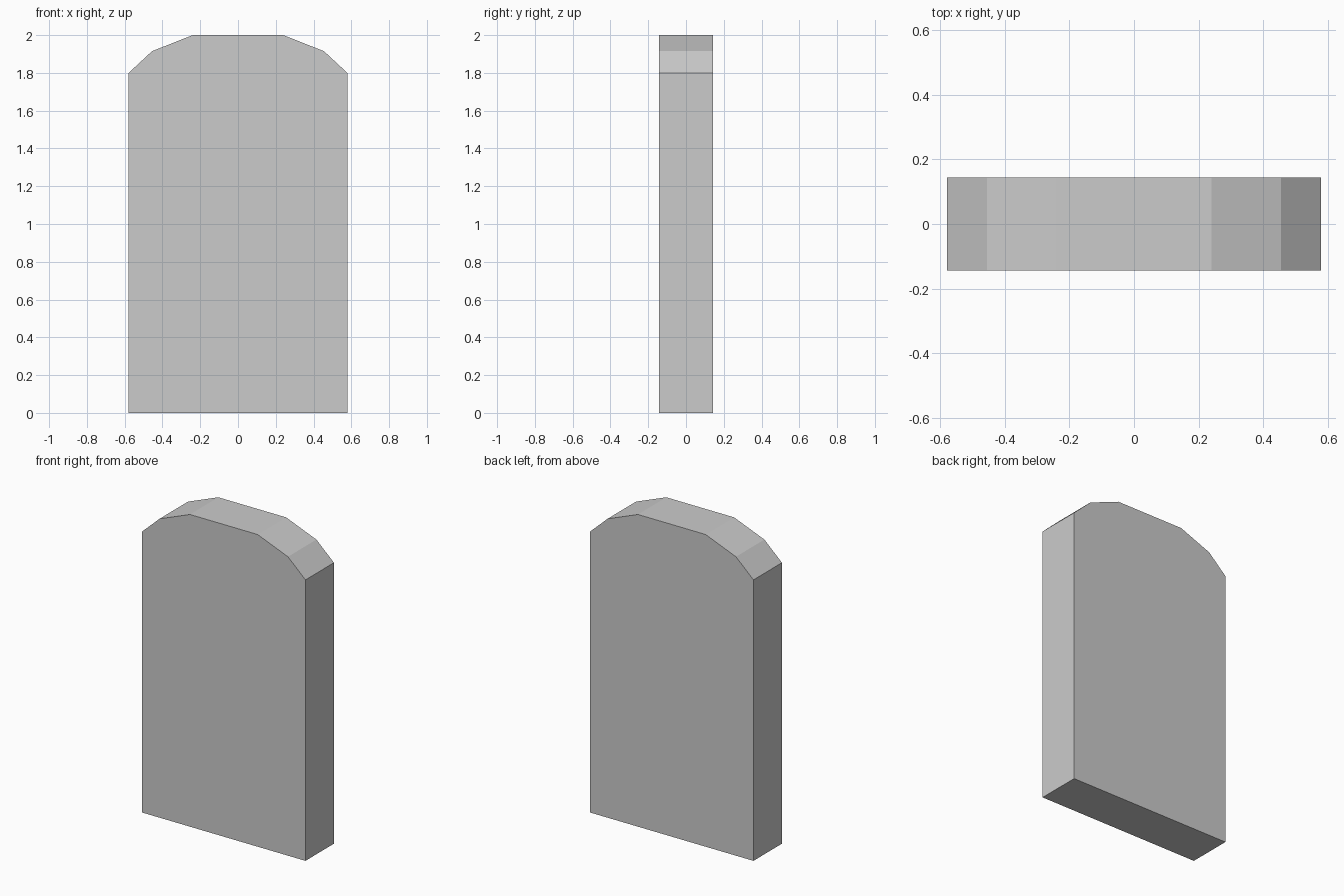
import bpy
import bmesh

if "Cube" in bpy.data.objects:
    bpy.data.objects.remove(bpy.data.objects["Cube"])

HALF_DEPTH = 0.144

# Right half of the front outline, bottom to top; the left half is mirrored
right = [(0.579, 0.0), (0.579, 1.80), (0.455, 1.915), (0.24, 2.0)]
outline = right + [(-x, z) for x, z in reversed(right)]

# Slab: front face extruded straight back
bm = bmesh.new()
front = bm.faces.new([bm.verts.new((x, -HALF_DEPTH, z)) for x, z in outline])
result = bmesh.ops.extrude_face_region(bm, geom=[front], use_keep_orig=True)
back_verts = [g for g in result["geom"] if isinstance(g, bmesh.types.BMVert)]
bmesh.ops.translate(bm, verts=back_verts, vec=(0, 2 * HALF_DEPTH, 0))
bmesh.ops.recalc_face_normals(bm, faces=bm.faces)

mesh = bpy.data.meshes.new("arched_slab")
bm.to_mesh(mesh)
bm.free()
slab = bpy.data.objects.new("arched_slab", mesh)
bpy.context.collection.objects.link(slab)
